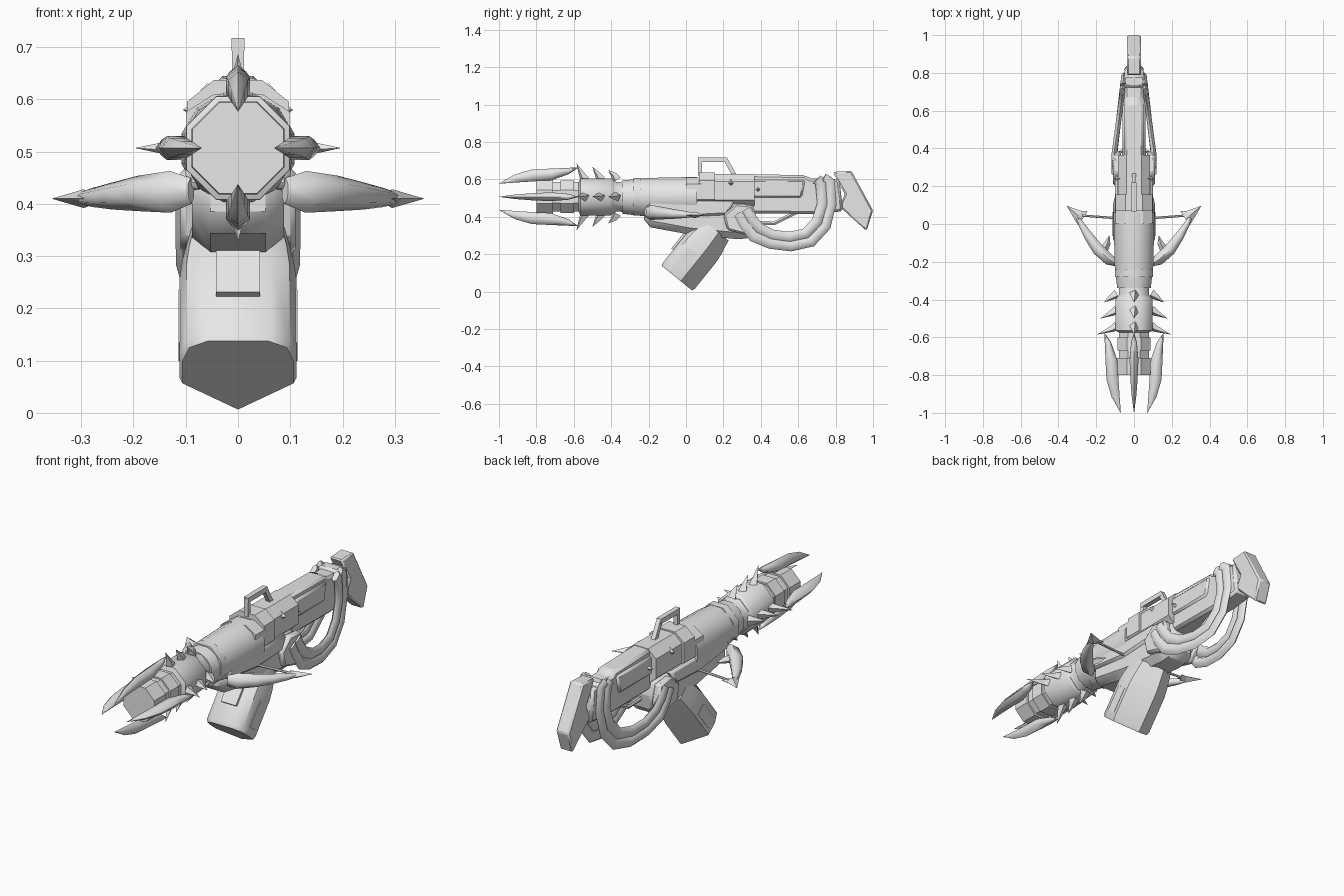
import bpy, bmesh, math
from mathutils import Vector

if "Cube" in bpy.data.objects:
    bpy.data.objects.remove(bpy.data.objects["Cube"])

grey = bpy.data.materials.new("light_grey")
grey.diffuse_color = (0.8, 0.8, 0.8, 1)
grey.use_nodes = True
grey.node_tree.nodes["Principled BSDF"].inputs["Base Color"].default_value = grey.diffuse_color
CZ = 0.507                     # barrel axis height


def finish(bm, name, angle=35, bevel=0):
    bmesh.ops.remove_doubles(bm, verts=bm.verts, dist=1e-5)
    bmesh.ops.recalc_face_normals(bm, faces=bm.faces)
    me = bpy.data.meshes.new(name)
    bm.to_mesh(me)
    bm.free()
    me.materials.append(grey)
    ob = bpy.data.objects.new(name, me)
    bpy.context.collection.objects.link(ob)
    if bevel:
        mod = ob.modifiers.new("chamfer", 'BEVEL')
        mod.width, mod.segments, mod.limit_method = bevel, 1, 'ANGLE'
    bpy.ops.object.select_all(action='DESELECT')
    ob.select_set(True)
    bpy.context.view_layer.objects.active = ob
    if angle:
        bpy.ops.object.shade_smooth_by_angle(angle=math.radians(angle))
    return ob


def sweep(name, path, radii, n=8, up=(0, 0, 1), phase=0.0, angle=35, shape=None):
    """Rings along a path, regular or of a unit shape; a radius is a number or (side, up)."""
    pts = [Vector(p) for p in path]
    shape = shape or [(math.cos(phase + 2 * math.pi * k / n), math.sin(phase + 2 * math.pi * k / n))
                      for k in range(n)]
    n = len(shape)
    bm = bmesh.new()
    rings = []
    for i, p in enumerate(pts):
        t = pts[min(i + 1, len(pts) - 1)] - pts[max(i - 1, 0)]
        if t.length < 1e-6:
            t = pts[-1] - pts[0]
        t.normalize()
        side = Vector(up).cross(t).normalized()
        over = t.cross(side)
        r = radii[i] if isinstance(radii, list) else radii
        a, b = r if isinstance(r, tuple) else (r, r)
        rings.append([bm.verts.new(p + side * a * u + over * b * v) for u, v in shape])
    for r0, r1 in zip(rings, rings[1:]):
        for k in range(n):
            bm.faces.new((r0[k], r0[(k + 1) % n], r1[(k + 1) % n], r1[k]))
    bm.faces.new(rings[0])
    bm.faces.new(rings[-1])
    return finish(bm, name, angle)


def lathe(name, prof, n=8, z=CZ, phase=math.pi / 8, angle=35):
    return sweep(name, [(0, y, z) for y, r in prof], [r for y, r in prof], n,
                 phase=phase, angle=angle)


def block(name, y0, y1, z0, z1, hw):
    """Box along y with its four long edges chamfered."""
    c = [(0.47, 1), (1, 0.55), (1, -0.55), (0.47, -1)]
    return sweep(name, [(0, y0, (z0 + z1) / 2), (0, y1, (z0 + z1) / 2)], (hw, (z1 - z0) / 2),
                 shape=c + [(-u, v) for u, v in reversed(c)], angle=0)


def prism(name, prof, hw, x=0, bevel=0, angle=30):
    """Side outline (y, z) extruded across x."""
    bm = bmesh.new()
    f = bm.faces.new([bm.verts.new((x - hw, y, z)) for y, z in prof])
    ext = bmesh.ops.extrude_face_region(bm, geom=[f])['geom']
    bmesh.ops.translate(bm, vec=(2 * hw, 0, 0),
                        verts=[v for v in ext if isinstance(v, bmesh.types.BMVert)])
    return finish(bm, name, angle, bevel)


# Barrel: muzzle, collars and spiked section
lathe("muzzle", [(-0.80, 0.094), (-0.71, 0.096), (-0.71, 0.086), (-0.56, 0.086)])
lathe("muzzle_collar", [(-0.67, 0.085), (-0.67, 0.094), (-0.60, 0.094), (-0.60, 0.08)])
lathe("spiked_barrel", [(-0.575, 0.085), (-0.565, 0.107), (-0.40, 0.107), (-0.385, 0.095)],
      angle=50)
lathe("barrel_neck", [(-0.39, 0.095), (-0.37, 0.085), (-0.28, 0.092), (-0.28, 0.108),
                      (-0.24, 0.108), (-0.24, 0.09), (-0.20, 0.09)], angle=50)

# Four muzzle claws and four rows of barrel spikes
for q in range(4):
    a = q * math.pi / 2
    d = Vector((math.sin(a), 0, math.cos(a)))

    def at(y, r):
        return Vector((0, y, CZ)) + d * r
    sweep("muzzle_claw", [at(-1.0, 0.07), at(-0.91, 0.098), at(-0.82, 0.114),
                          at(-0.72, 0.120), at(-0.63, 0.138), at(-0.575, 0.157)],
          [0.0005, (0.014, 0.022), (0.022, 0.032), (0.027, 0.031), (0.018, 0.017), 0.0005],
          6, up=d, phase=math.pi / 6, angle=62)
    far = 0.195 if q % 2 else 0.178
    for y, r in ((-0.585, far), (-0.50, far - 0.018), (-0.415, far - 0.036)):
        sweep("barrel_spike", [at(y + 0.045, 0.09), at(y + 0.03, 0.116), at(y, r)],
              [0.026, 0.018, 0.0005], 4, up=(0.3, 1, 0.3), angle=0)

# Upper tube, receiver blocks and stock
lathe("upper_tube", [(-0.34, 0.092), (-0.22, 0.106), (0.06, 0.112)], 12, 0.505, math.pi / 12)
block("front_block", 0.0, 0.08, 0.46, 0.61, 0.099)
block("receiver_band", 0.07, 0.155, 0.45, 0.637, 0.098)
block("receiver", 0.15, 0.365, 0.45, 0.63, 0.086)
prism("stock", [(0.25, 0.42), (0.70, 0.415), (0.84, 0.43), (0.82, 0.60), (0.66, 0.605),
                (0.64, 0.622), (0.25, 0.63)], 0.05, bevel=0.02)
prism("stock_plate", [(0.30, 0.50), (0.62, 0.50), (0.64, 0.60), (0.30, 0.60)], 0.06, bevel=0.012)
prism("butt_pad", [(0.785, 0.64), (0.885, 0.645), (1.0, 0.433), (0.965, 0.325),
                   (0.82, 0.455), (0.85, 0.52)], 0.037, bevel=0.008)
prism("stock_cap", [(0.72, 0.55), (0.79, 0.55), (0.79, 0.615), (0.72, 0.615)], 0.06, bevel=0.015)

# Lower body
prism("lower_body", [(-0.225, 0.35), (-0.225, 0.485), (0.33, 0.485), (0.38, 0.43), (0.36, 0.29),
                     (0.28, 0.28), (0.02, 0.305)], 0.088, bevel=0.035)
prism("body_rail", [(-0.22, 0.43), (-0.20, 0.485), (0.26, 0.485), (0.22, 0.41), (0.02, 0.40)],
      0.1, bevel=0.012)

# Carry handle
sweep("handle_top", [(0, 0.065, 0.705), (0, 0.22, 0.705)], 0.018, 4, phase=math.pi / 4)
sweep("handle_front", [(0, 0.075, 0.62), (0, 0.075, 0.71)], 0.016, 4, (0, 1, 0), math.pi / 4)
sweep("handle_rear", [(0, 0.21, 0.71), (0, 0.26, 0.62)], 0.016, 4, (0, 1, 0), math.pi / 4)

# Tilted canister: rounded front, ridged back, recessed end and plates
ax = Vector((0, 0.628, 0.779))
perp = Vector((0, -0.779, 0.628))
base = Vector((0, -0.05, 0.073))
half = [(0.55, 0.97), (0.88, 0.78), (1, 0.4), (1, -0.25)]
section = half + [(0, -1)] + [(-u, v) for u, v in reversed(half)]
prof = [(0.02, 0.062), (0.0, 0.066), (0.0, 0.106), (0.015, 0.112), (0.20, 0.112),
        (0.25, 0.106), (0.33, 0.09)]
sweep("canister", [base + ax * h for h, r in prof], [r for h, r in prof], up=perp,
      shape=section, angle=40)
for s in (-1, 0, 1):
    mid = base + perp * (0.1 if s == 0 else 0.02) + Vector((s * 0.1, 0, 0))
    lo, hi = (0.105, 0.28) if s == 0 else (0.04, 0.17)
    sweep("canister_plate", [mid + ax * lo, mid + ax * hi],
          (0.06, 0.03) if s == 0 else (0.019, 0.04), 4, up=perp, phase=math.pi / 4)

# Trigger bar under the stock
sweep("trigger_bar", [(0, 0.36, 0.37), (0, 0.47, 0.365), (0, 0.60, 0.43)], 0.012, 6)

for s in (-1, 1):
    # Curved side wings with barbed tips and cross rods
    sweep("side_wing", [(s * 0.09, -0.215, 0.425), (s * 0.13, -0.19, 0.423), (s * 0.19, -0.135, 0.42),
                        (s * 0.24, -0.065, 0.415), (s * 0.28, 0.0, 0.412), (s * 0.31, 0.055, 0.41)],
          [(0.012, 0.025), (0.034, 0.04), (0.036, 0.034), (0.028, 0.026), (0.018, 0.018),
           (0.006, 0.008)], 6, phase=math.pi / 6, angle=62)
    sweep("wing_barb", [(s * 0.27, 0.03, 0.41), (s * 0.295, 0.045, 0.41), (s * 0.355, 0.095, 0.41)],
          [(0.045, 0.004), (0.030, 0.018), 0.0005], 4, angle=0)
    sweep("wing_root_barb", [(s * 0.16, -0.14, 0.42), (s * 0.14, -0.10, 0.42), (s * 0.13, -0.06, 0.42)],
          [0.022, 0.016, 0.0005], 4, angle=0)
    sweep("cross_rod", [(s * 0.08, 0.03, 0.41), (s * 0.28, 0.045, 0.41)], 0.006, 6)
    # Receiver studs
    for y, z, r, x in ((0.24, 0.58, 0.022, 0.075), (0.385, 0.545, 0.014, 0.055)):
        sweep("side_stud", [(s * x, y, z), (s * (x + 0.03), y, z)], [r, 0.0005], 4, angle=0)
    # Hose sockets
    prism("hose_socket", [(0.22, 0.33), (0.33, 0.30), (0.385, 0.36), (0.36, 0.46), (0.27, 0.47),
                          (0.20, 0.41)], 0.02, s * 0.09, bevel=0.01)
    # Two nested hoses looping from the body up to the stock
    for name, loop in (
        ("outer_hose", [(0.28, 0.42), (0.31, 0.36), (0.36, 0.295), (0.45, 0.258), (0.56, 0.244),
                        (0.67, 0.268), (0.745, 0.35), (0.775, 0.47), (0.765, 0.59), (0.735, 0.605)]),
        ("inner_hose", [(0.32, 0.44), (0.35, 0.39), (0.39, 0.34), (0.46, 0.303), (0.55, 0.291),
                        (0.64, 0.31), (0.70, 0.375), (0.73, 0.47), (0.72, 0.58), (0.70, 0.60)])):
        path = [(s * (0.106 - 0.055 * max(0, (y - 0.35) / 0.44)), y, z) for y, z in loop]
        sweep(name, path, (0.029, 0.016), 6, up=(1, 0, 0), angle=62)
